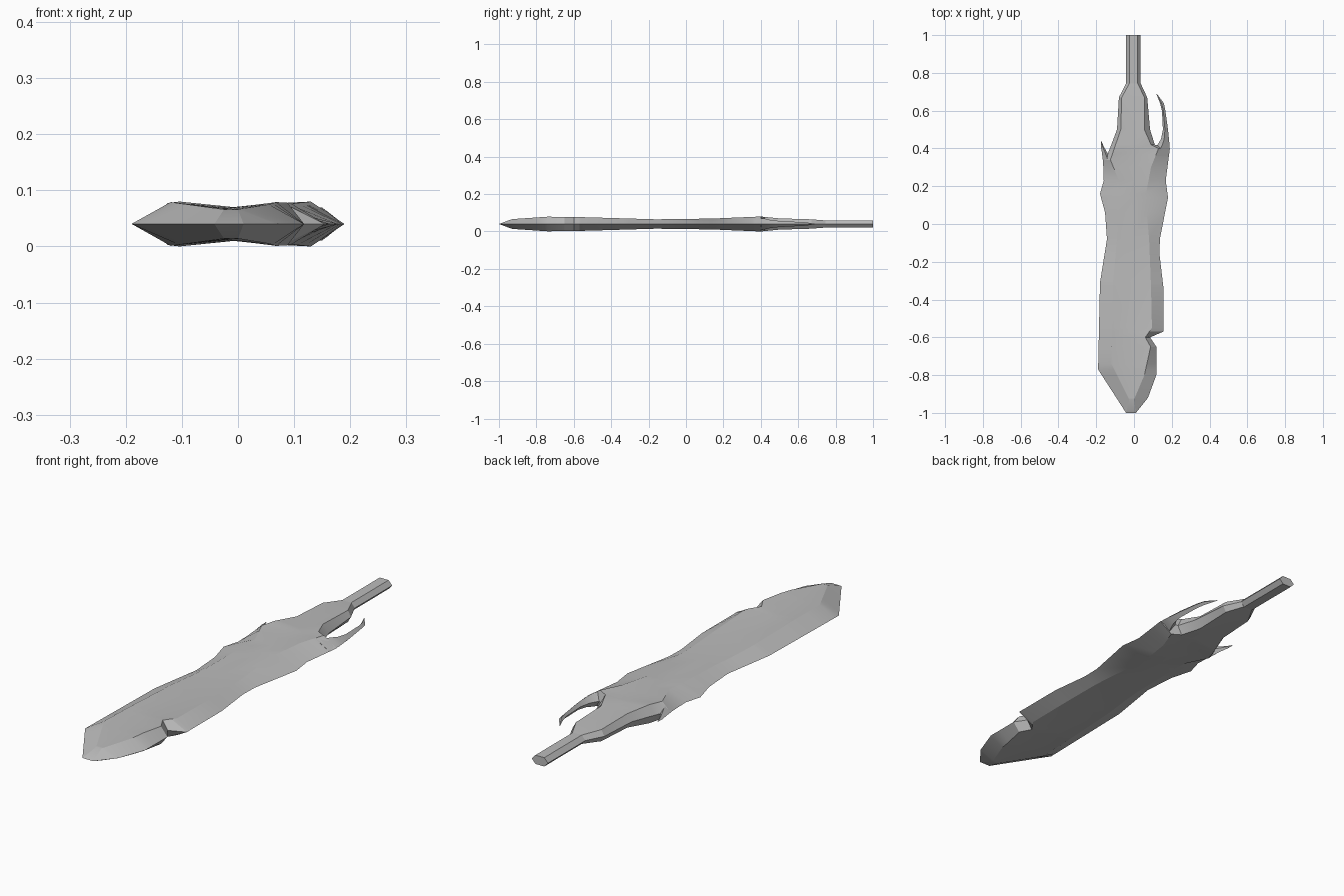
import bpy
import bmesh
import math

cube = bpy.data.objects.get("Cube")
if cube:
    bpy.data.objects.remove(cube, do_unlink=True)

MID_HEIGHT = 0.04

# One plain stone grey for the whole weapon
stone = bpy.data.materials.new("stone_grey")
stone.use_nodes = True
grey = (0.5, 0.5, 0.5, 1)
stone.diffuse_color = grey
stone.node_tree.nodes["Principled BSDF"].inputs["Base Color"].default_value = grey


def sample(curve, y):
    """Linear interpolation along a list of (y, value) points."""
    if y <= curve[0][0]:
        return curve[0][1]
    for (y_a, a), (y_b, b) in zip(curve, curve[1:]):
        if y <= y_b:
            return a + (b - a) * (y - y_a) / (y_b - y_a)
    return curve[-1][1]


def loft(name, sections, smooth=True):
    """Skin a list of (y, ring of (x, z)) sections and close both ends."""
    bm = bmesh.new()
    rings = []
    for y, ring in sections:
        rings.append([bm.verts.new((x, y, MID_HEIGHT + z)) for x, z in ring])
    count = len(rings[0])
    for first, second in zip(rings, rings[1:]):
        for i in range(count):
            j = (i + 1) % count
            bm.faces.new((first[i], first[j], second[j], second[i]))
    bm.faces.new(rings[0])
    bm.faces.new(rings[-1])
    bmesh.ops.remove_doubles(bm, verts=bm.verts, dist=0.0002)
    bmesh.ops.recalc_face_normals(bm, faces=bm.faces)
    mesh = bpy.data.meshes.new(name)
    bm.to_mesh(mesh)
    bm.free()
    mesh.materials.append(stone)
    obj = bpy.data.objects.new(name, mesh)
    bpy.context.collection.objects.link(obj)
    if smooth:
        bpy.ops.object.select_all(action="DESELECT")
        obj.select_set(True)
        bpy.context.view_layer.objects.active = obj
        bpy.ops.object.shade_smooth_by_angle(angle=math.radians(20))
    return obj


# Blade outline: sharp edges on the middle plane
right_edge = [(-1, -0.042), (-0.77, -0.19), (-0.31, -0.18), (-0.08, -0.143),
              (0.06, -0.153), (0.16, -0.18), (0.23, -0.16), (0.34, -0.164),
              (0.37, -0.14), (0.42, -0.12), (0.5, -0.09), (0.67, -0.08),
              (0.745, -0.042)]
left_edge = [(-1, 0.01), (-0.92, 0.074), (-0.8, 0.118), (-0.65, 0.118),
             (-0.6, 0.085), (-0.57, 0.155), (-0.33, 0.155), (-0.16, 0.135),
             (-0.08, 0.137), (0.14, 0.18), (0.23, 0.168), (0.4, 0.19),
             (0.42, 0.11), (0.5, 0.085), (0.67, 0.07), (0.745, 0.035)]

# Ridges where the bevels meet the broad faces
right_ridge = [(-1, -0.042), (-0.93, -0.025), (-0.74, -0.12), (-0.3, -0.11),
               (-0.08, -0.09), (0.23, -0.08), (0.34, -0.125), (0.5, -0.07),
               (0.67, -0.065), (0.745, -0.024)]
left_ridge = [(-1, 0.01), (-0.93, 0.0), (-0.8, 0.055), (-0.65, 0.088),
              (-0.6, 0.06), (-0.55, 0.095), (-0.33, 0.09), (-0.08, 0.08),
              (0.14, 0.06), (0.3, 0.09), (0.4, 0.13), (0.42, 0.09),
              (0.5, 0.055), (0.67, 0.055), (0.745, 0.02)]

# Half thickness at the ridges and along the shallow centre trough
ridge_half = [(-1, 0), (-0.93, 0.026), (-0.74, 0.039), (-0.57, 0.037),
              (-0.16, 0.025), (0.14, 0.029), (0.4, 0.04), (0.5, 0.03),
              (0.67, 0.025), (0.745, 0.019)]
centre_half = [(-1, 0), (-0.93, 0.026), (-0.57, 0.028), (-0.16, 0.024),
               (0.4, 0.028), (0.67, 0.025), (0.745, 0.019)]

curves = (right_edge, left_edge, right_ridge, left_ridge, ridge_half)
stations = sorted({y for curve in curves for y, _ in curve})


def blade_ring(y):
    inner_r, inner_l = sample(right_ridge, y), sample(left_ridge, y)
    ridge, trough = sample(ridge_half, y), sample(centre_half, y)
    centre = (inner_r + inner_l) / 2
    top = [(inner_r, ridge), (centre, trough), (inner_l, ridge)]
    bottom = [(x, -z) for x, z in reversed(top)]
    return [(sample(right_edge, y), 0)] + top + [(sample(left_edge, y), 0)] + bottom


loft("blade", [(y, blade_ring(y)) for y in stations])

# Six sided handle
handle_ring = [(-0.042, 0), (-0.024, 0.019), (0.018, 0.019),
               (0.035, 0), (0.018, -0.019), (-0.024, -0.019)]
loft("handle", [(0.74, handle_ring), (1, handle_ring)], smooth=False)


def prong(name, path):
    """Curved spike with a diamond section from (y, outer x, inner x, half)."""
    sections = []
    for y, outer, inner, half in path:
        middle = outer * 0.4 + inner * 0.6
        sections.append((y, [(outer, 0), (middle, half), (inner, 0), (middle, -half)]))
    loft(name, sections)


# Backward hooks on both sides of the shoulder
prong("left_prong", [(0.36, 0.185, 0.08, 0.034), (0.42, 0.188, 0.125, 0.029),
                     (0.45, 0.185, 0.143, 0.022), (0.5, 0.18, 0.153, 0.016),
                     (0.6, 0.166, 0.148, 0.011), (0.64, 0.158, 0.138, 0.009),
                     (0.69, 0.12, 0.118, 0.001)])
prong("right_prong", [(0.32, -0.163, -0.11, 0.028), (0.38, -0.17, -0.143, 0.013),
                      (0.41, -0.175, -0.16, 0.007), (0.44, -0.175, -0.173, 0.001)])
